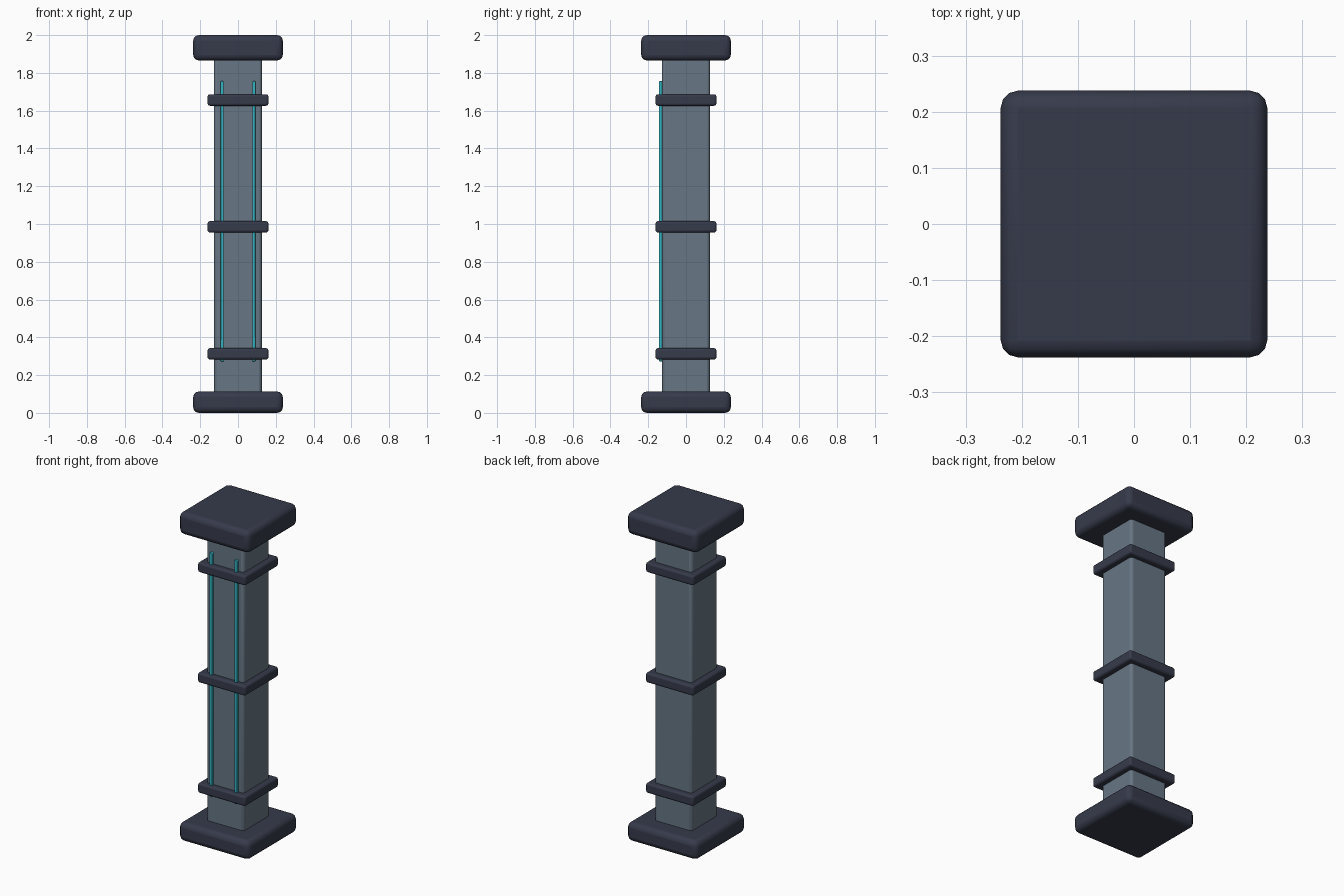
import bpy
import math

old = bpy.data.objects.get("Cube")
if old:
    bpy.data.objects.remove(old, do_unlink=True)


def material(name, rgb):
    mat = bpy.data.materials.new(name)
    mat.use_nodes = True
    colour = (*rgb, 1.0)
    mat.diffuse_color = colour
    mat.node_tree.nodes["Principled BSDF"].inputs["Base Color"].default_value = colour
    return mat


def block(name, mat, size, low, high, bevel, x=0.0, y=0.0):
    """Rounded box standing between two heights."""
    bpy.ops.mesh.primitive_cube_add(size=1, location=(x, y, (low + high) / 2))
    obj = bpy.context.object
    obj.name = name
    obj.scale = (size[0], size[1], high - low)
    bpy.ops.object.transform_apply(location=False, rotation=False, scale=True)
    obj.data.materials.append(mat)
    mod = obj.modifiers.new("rounded_edges", "BEVEL")
    mod.width = bevel
    mod.segments = 3
    bpy.ops.object.shade_smooth_by_angle(angle=math.radians(35))
    return obj


dark = material("dark_navy_metal", (0.037, 0.043, 0.07))
steel = material("blue_grey_steel", (0.135, 0.18, 0.23))
teal = material("teal_glow", (0.03, 0.45, 0.54))

# Foot, shaft and cap
block("base_plate", dark, (0.475, 0.475), 0.0, 0.113, 0.03)
block("shaft", steel, (0.252, 0.252), 0.05, 1.93, 0.016)
block("cap_plate", dark, (0.475, 0.475), 1.866, 2.0, 0.03)

# Collars around the shaft
for name, z in (("lower", 0.313), ("middle", 0.985), ("upper", 1.656)):
    block(name + "_collar", dark, (0.322, 0.322), z - 0.03, z + 0.03, 0.012)

# Light strips on the front face
for side, x in (("left", 0.084), ("right", -0.084)):
    block(side + "_light_strip", teal, (0.017, 0.024), 0.273, 1.756, 0.004, x, -0.132)
